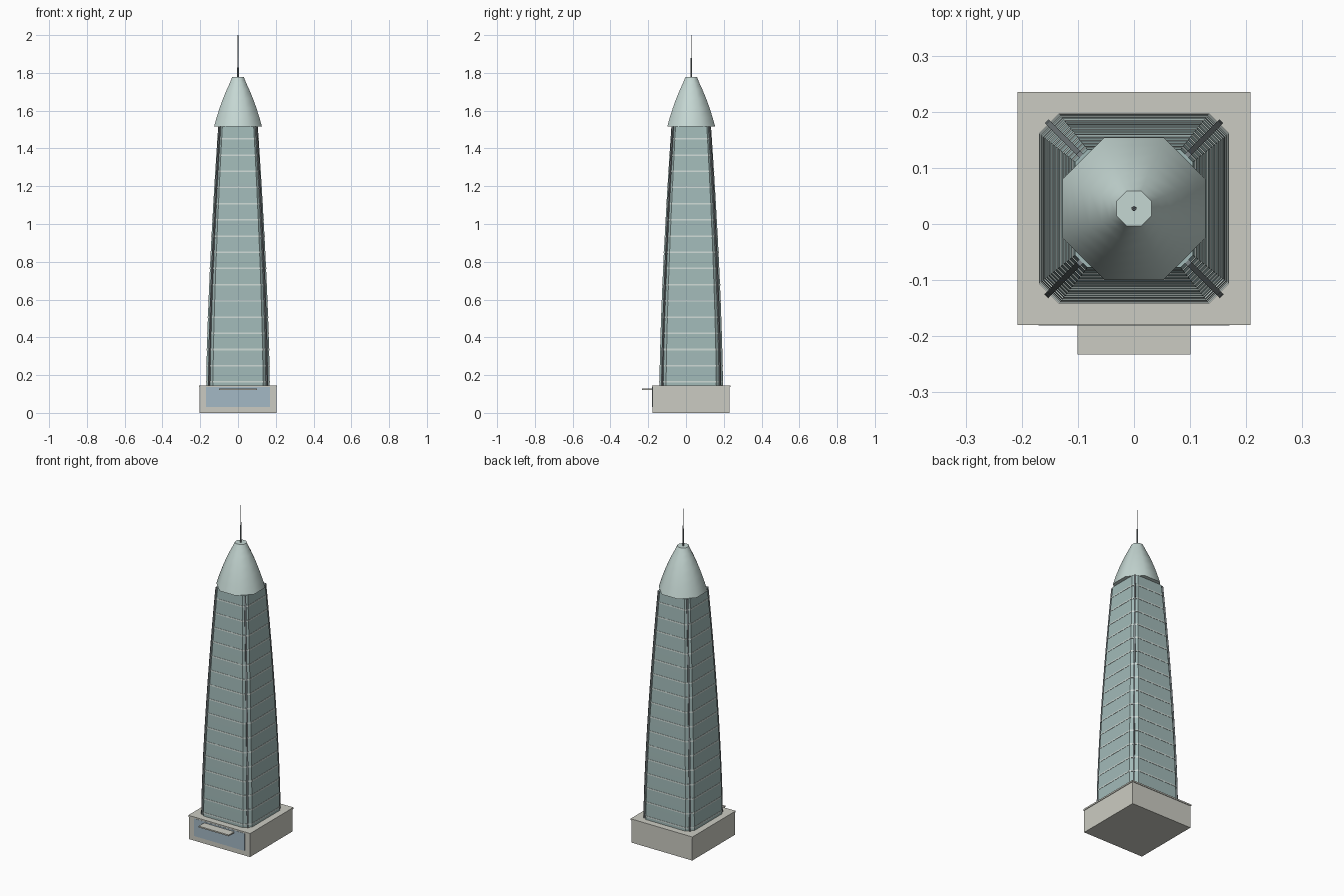
import bpy, bmesh, math
from mathutils import Vector

if "Cube" in bpy.data.objects:
    bpy.data.objects.remove(bpy.data.objects["Cube"])

CY = 0.0275            # tower axis offset in y
Z0, Z1 = 0.14, 1.515   # shaft bottom and top
FLOORS = 16


def material(name, rgb):
    m = bpy.data.materials.new(name)
    m.diffuse_color = (*rgb, 1)
    m.use_nodes = True
    m.node_tree.nodes["Principled BSDF"].inputs["Base Color"].default_value = m.diffuse_color
    return m


GLASS = material("glass", (0.36, 0.49, 0.48))
PALE = material("pale_metal", (0.56, 0.68, 0.65))
BAND = material("band_metal", (0.62, 0.70, 0.67))
STONE = material("stone", (0.60, 0.60, 0.54))
DOOR = material("lobby_glass", (0.37, 0.48, 0.56))
DARK = material("dark_metal", (0.20, 0.23, 0.24))


def loft(name, rings, mat, smooth=None):
    """Skin a list of equal-length closed rings and cap both ends."""
    bm = bmesh.new()
    vs = [[bm.verts.new(p) for p in r] for r in rings]
    n = len(vs[0])
    for a, b in zip(vs, vs[1:]):
        for i in range(n):
            j = (i + 1) % n
            bm.faces.new((a[i], a[j], b[j], b[i]))
    bm.faces.new(vs[0][::-1])
    bm.faces.new(vs[-1])
    bmesh.ops.recalc_face_normals(bm, faces=bm.faces)
    me = bpy.data.meshes.new(name)
    bm.to_mesh(me)
    bm.free()
    ob = bpy.data.objects.new(name, me)
    bpy.context.collection.objects.link(ob)
    me.materials.append(mat)
    if smooth:
        bpy.ops.object.select_all(action='DESELECT')
        ob.select_set(True)
        bpy.context.view_layer.objects.active = ob
        bpy.ops.object.shade_smooth_by_angle(angle=math.radians(smooth))
    return ob


def box(name, x, y0, y1, z0, z1, mat):
    return loft(name, [[(-x, y0, z), (x, y0, z), (x, y1, z), (-x, y1, z)]
                       for z in (z0, z1)], mat)


def half_width(z):
    t = max(0, min(1, (z - Z0) / (Z1 - Z0)))
    return 0.168 - 0.063 * t ** 1.5


def shaft_ring(z, grow=0.0):
    h = half_width(z) + grow
    c = h * 0.79
    pts = [(h, -c), (h, c), (c, h), (-c, h), (-h, c), (-h, -c), (-c, -h), (c, -h)]
    return [(x, y + CY, z) for x, y in pts]


def polygon(r, z, n, turn=0.0):
    return [(r * math.cos(turn + math.tau * i / n),
             CY + r * math.sin(turn + math.tau * i / n), z) for i in range(n)]


# podium, roof slab, lobby window and entrance canopy
box("podium", 0.204, CY - 0.204, CY + 0.204, 0, 0.136, STONE)
box("podium_slab", 0.2075, CY - 0.2075, CY + 0.2075, 0.136, 0.145, STONE)
box("lobby_window", 0.17, -0.181, -0.17, 0.03, 0.136, DOOR)
box("entrance_canopy", 0.101, -0.233, -0.176, 0.12, 0.128, STONE)

# tapering glass shaft with chamfered corners
zs = [Z0 + (Z1 - Z0) * i / FLOORS for i in range(FLOORS + 1)]
loft("tower_shaft", [shaft_ring(z) for z in zs], GLASS, 30)

# thin floor bands
for i in range(FLOORS):
    z = 0.164 + 0.0858 * i
    loft(f"floor_band_{i + 1}", [shaft_ring(z - 0.004, 0.0015),
                                 shaft_ring(z + 0.004, 0.0015)], BAND)

# corner fins following the taper
for k in range(4):
    a = math.pi / 4 + k * math.pi / 2
    d = Vector((math.cos(a), math.sin(a), 0))
    s = Vector((-d.y, d.x, 0)) * 0.0045
    rings = []
    for z in zs:
        r = half_width(z) * 0.895 * math.sqrt(2)
        o = Vector((0, CY, z))
        rings.append([o + d * (r - 0.008) - s, o + d * (r + 0.008) - s,
                      o + d * (r + 0.008) + s, o + d * (r - 0.008) + s])
    loft(f"corner_fin_{k + 1}", rings, DARK)

# octagonal bulging crown
profile = [(0.127, 1.515), (0.113, 1.565), (0.097, 1.615), (0.079, 1.665),
           (0.058, 1.715), (0.044, 1.745), (0.031, 1.777)]
loft("crown", [polygon(r / math.cos(math.pi / 8), z, 8, math.pi / 8)
               for r, z in profile], PALE, 55)

# stepped spire
loft("spire_base", [polygon(0.0045, 1.77, 12), polygon(0.0035, 1.88, 12)], DARK, 40)
loft("spire_tip", [polygon(0.0022, 1.88, 12), polygon(0.0015, 2.0, 12)], DARK, 40)
